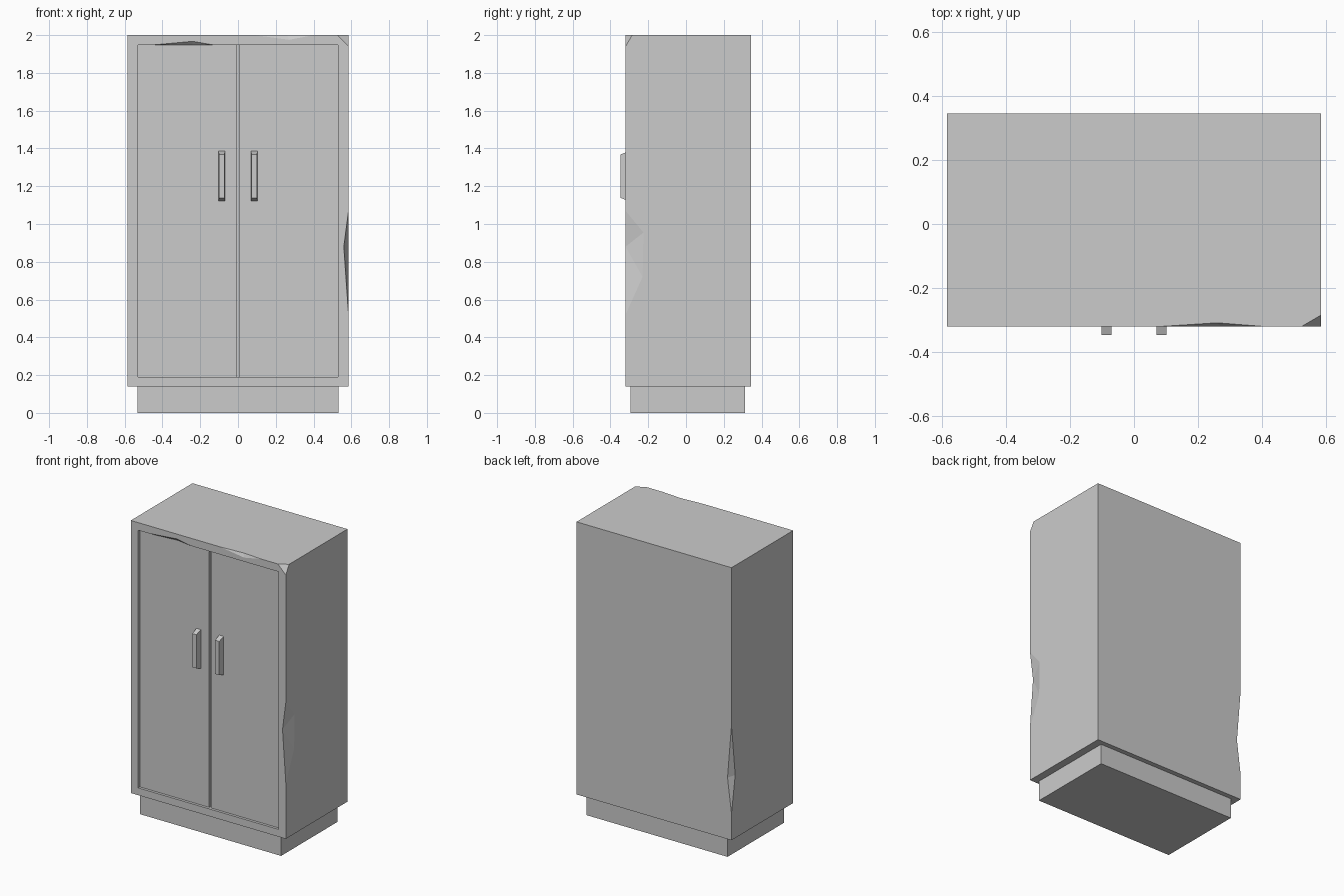
import bpy, bmesh

if "Cube" in bpy.data.objects:
    bpy.data.objects.remove(bpy.data.objects["Cube"])

X, YF, YB, TOP = 0.585, -0.32, 0.345, 2.0


def hull(name, points):
    """Convex solid around a handful of points."""
    bm = bmesh.new()
    for p in points:
        bm.verts.new(p)
    bmesh.ops.convex_hull(bm, input=bm.verts[:])
    bmesh.ops.dissolve_limit(bm, angle_limit=0.001, verts=bm.verts[:], edges=bm.edges[:])
    bmesh.ops.recalc_face_normals(bm, faces=bm.faces[:])
    mesh = bpy.data.meshes.new(name)
    bm.to_mesh(mesh)
    bm.free()
    ob = bpy.data.objects.new(name, mesh)
    bpy.context.collection.objects.link(ob)
    return ob


def box(name, x0, x1, y0, y1, z0, z1):
    return hull(name, [(x, y, z) for x in (x0, x1) for y in (y0, y1) for z in (z0, z1)])


def cut(target, cutter):
    mod = target.modifiers.new("cut", 'BOOLEAN')
    mod.operation = 'DIFFERENCE'
    mod.solver = 'EXACT'
    mod.object = cutter
    bpy.context.view_layer.objects.active = target
    bpy.ops.object.modifier_apply(modifier=mod.name)
    bpy.data.objects.remove(cutter)


# Plinth and cabinet body
box("plinth", -0.532, 0.532, -0.295, 0.312, 0, 0.14)
body = box("cabinet_body", -X, X, YF, YB, 0.14, TOP)

# Door opening
cut(body, box("opening_cutter", -0.53, 0.53, -0.4, -0.27, 0.19, 1.948))

# Worn chips: top right corner, top front edge, frame above left door,
# right front edge, left back edge
chips = [
    [(0.525, YF, TOP), (X, YF, 1.94), (X, -0.285, TOP), (X + 0.02, YF - 0.02, TOP + 0.02)],
    [(0.09, YF, TOP), (0.40, YF, TOP), (0.27, YF, 1.975), (0.26, -0.309, TOP),
     (0.26, YF - 0.01, TOP + 0.01)],
    [(-0.45, YF, 1.948), (-0.13, YF, 1.948), (-0.24, YF, 1.967), (-0.24, -0.300, 1.948),
     (-0.24, YF - 0.01, 1.94)],
    [(X, YF, 1.07), (X, -0.225, 0.955), (0.56, YF, 0.88), (X, -0.23, 0.72), (X, YF, 0.52),
     (X + 0.01, YF - 0.01, 0.8)],
    [(-X, YB, 0.925), (-0.555, YB, 0.56), (-X, 0.305, 0.57), (-X, YB, 0.32),
     (-X - 0.01, YB + 0.01, 0.6)],
]
for pts in chips:
    cut(body, hull("chip_cutter", pts))

# Doors with a narrow gap, and tapered handles
for side, s in (("left", -1), ("right", 1)):
    xs = sorted((s * 0.006, s * 0.53))
    box(side + "_door", xs[0], xs[1], -0.302, -0.27, 0.19, 1.948)
    c = s * 0.086
    hull(side + "_handle",
         [(c + k * w, y, z) for k in (-1, 1)
          for w, y, zs in ((0.017, -0.302, (1.122, 1.386)), (0.015, -0.347, (1.138, 1.368)))
          for z in zs])
